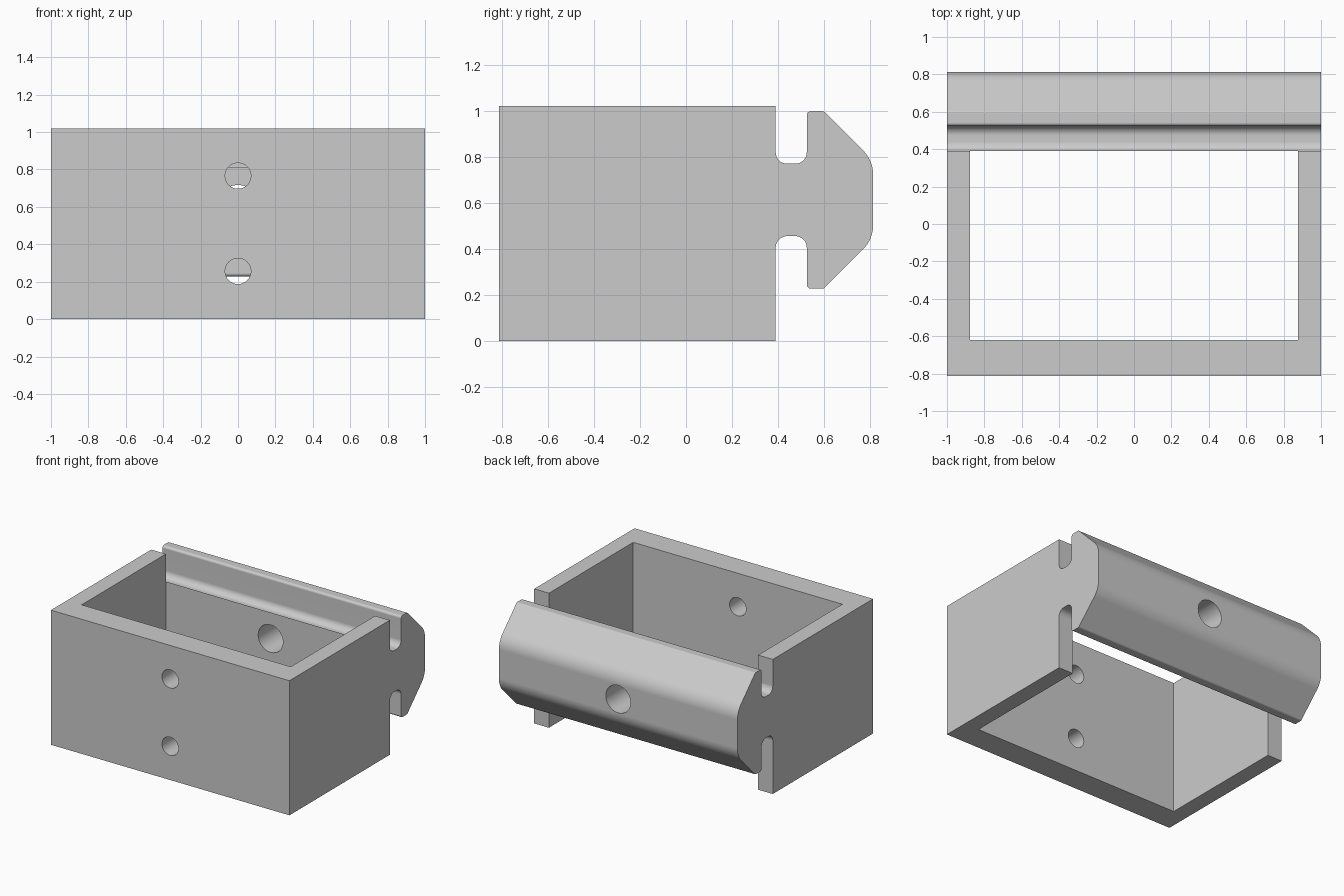
import bpy
import bmesh
import math
from mathutils import Vector, Matrix

if "Cube" in bpy.data.objects:
    bpy.data.objects.remove(bpy.data.objects["Cube"], do_unlink=True)

HALF_Y, HEIGHT, BODY_BACK = 0.812, 1.02, 0.389
RAIL_MID = 0.613                      # height of the rail's centre line

grey = bpy.data.materials.new("plain grey")
grey.use_nodes = True
colour = (0.6, 0.6, 0.6, 1)
grey.diffuse_color = colour
grey.node_tree.nodes["Principled BSDF"].inputs["Base Color"].default_value = colour


def rounded(corners, steps=8):
    """Turn (y, z, radius) corners into a closed outline with arcs."""
    outline = []
    for i, (y, z, r) in enumerate(corners):
        p = Vector((y, z))
        if r == 0:
            outline.append(p)
            continue
        a = (Vector(corners[i - 1][:2]) - p).normalized()
        b = (Vector(corners[(i + 1) % len(corners)][:2]) - p).normalized()
        half = a.angle(b) / 2
        centre = p + (a + b).normalized() * r / math.sin(half)
        start = p + a * r / math.tan(half) - centre
        end = p + b * r / math.tan(half) - centre
        sweep = start.angle_signed(end)
        for k in range(steps + 1):
            outline.append(centre + Matrix.Rotation(-sweep * k / steps, 2) @ start)
    return outline


def finish(name, bm):
    bmesh.ops.recalc_face_normals(bm, faces=bm.faces)
    mesh = bpy.data.meshes.new(name)
    bm.to_mesh(mesh)
    bm.free()
    mesh.materials.append(grey)
    obj = bpy.data.objects.new(name, mesh)
    bpy.context.collection.objects.link(obj)
    return obj


def cut(target, cutter):
    cutter.hide_render = True
    mod = target.modifiers.new("cut", 'BOOLEAN')
    mod.operation, mod.solver, mod.object = 'DIFFERENCE', 'EXACT', cutter
    bpy.context.view_layer.objects.active = target
    bpy.ops.object.modifier_apply(modifier=mod.name)
    bpy.data.objects.remove(cutter, do_unlink=True)


def bore(name, radius, y0, y1, z):
    bm = bmesh.new()
    place = Matrix.Translation((0, (y0 + y1) / 2, z)) @ Matrix.Rotation(math.pi / 2, 4, 'X')
    bmesh.ops.create_cone(bm, cap_ends=True, segments=48, radius1=radius,
                          radius2=radius, depth=y1 - y0, matrix=place)
    return finish(name, bm)


# Side outline: box, slots and arrow-shaped rail
upper = [(BODY_BACK, 0.157, 0.05), (0.524, 0.157, 0.05), (0.524, 0.385, 0.018),
         (0.598, 0.385, 0.02), (HALF_Y, 0.171, 0.15)]
corners = [(-HALF_Y, 0, 0), (-HALF_Y, HEIGHT, 0), (BODY_BACK, HEIGHT, 0)]
corners += [(y, RAIL_MID + d, r) for y, d, r in upper]
corners += [(y, RAIL_MID - d, r) for y, d, r in reversed(upper)]
corners += [(BODY_BACK, 0, 0)]

bm = bmesh.new()
side = bm.faces.new([bm.verts.new((-1, y, z)) for y, z in rounded(corners)])
moved = bmesh.ops.extrude_face_region(bm, geom=[side], use_keep_orig=True)["geom"]
bmesh.ops.translate(bm, vec=(2, 0, 0),
                    verts=[v for v in moved if isinstance(v, bmesh.types.BMVert)])
bracket = finish("bracket_body", bm)

# Open pocket between the side walls
y0, y1 = -0.62, BODY_BACK + 0.001
bm = bmesh.new()
bmesh.ops.create_cube(bm, size=1, matrix=Matrix.Translation((0, (y0 + y1) / 2, HEIGHT / 2))
                      @ Matrix.Diagonal((1.754, y1 - y0, 2, 1)))
cut(bracket, finish("pocket_cutter", bm))

# Two screw holes in the front wall, one wide access hole in the rail
for z in (0.256, 0.766):
    cut(bracket, bore("screw_hole_cutter", 0.069, -1, -0.4, z))
cut(bracket, bore("access_hole_cutter", 0.104, 0.2, 1, RAIL_MID))

# Smooth the arcs and keep the flats flat
bpy.ops.object.select_all(action='DESELECT')
bracket.select_set(True)
bpy.context.view_layer.objects.active = bracket
bpy.ops.object.shade_smooth_by_angle(angle=math.radians(30))
weighted = bracket.modifiers.new("flat faces", 'WEIGHTED_NORMAL')
weighted.keep_sharp = True
